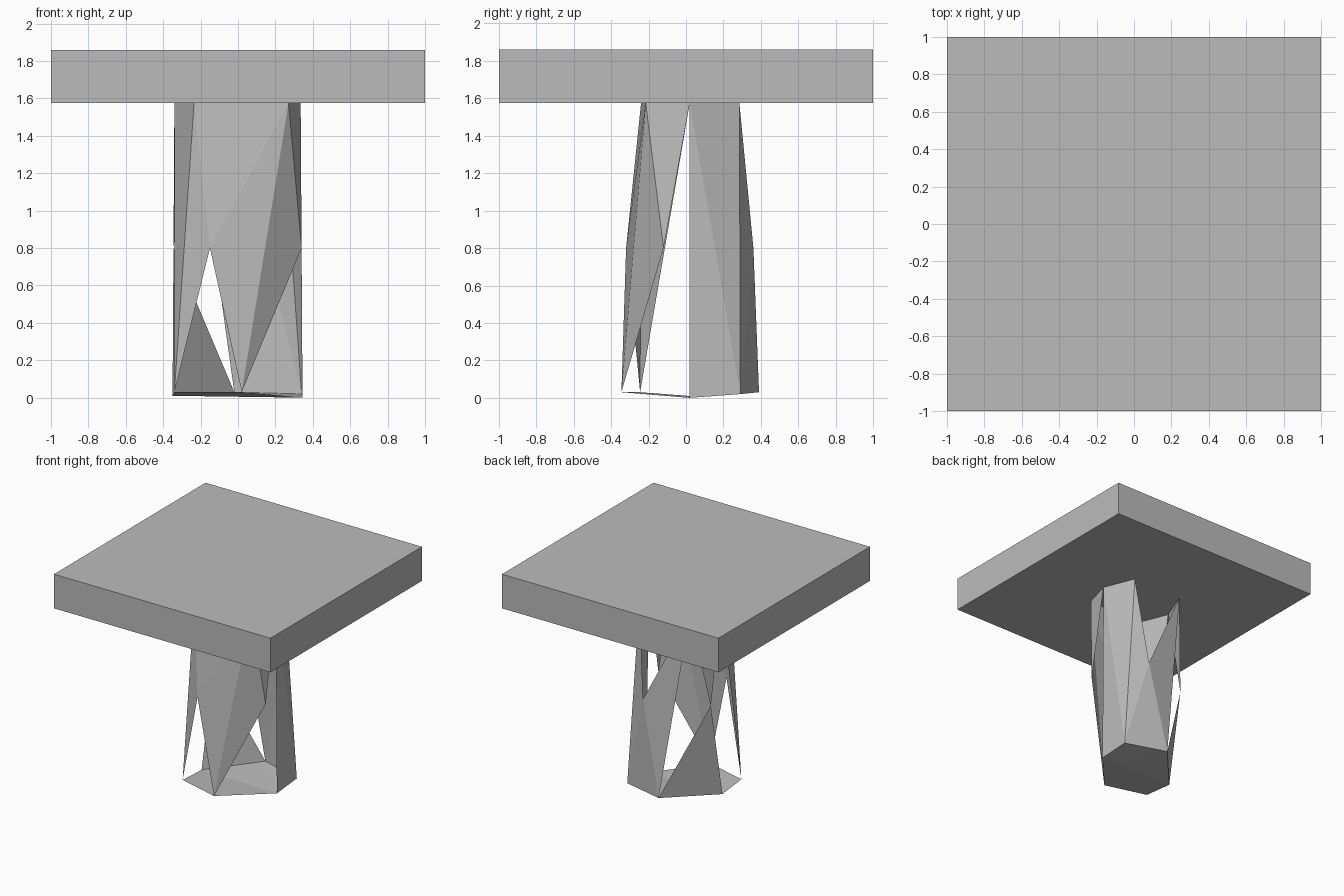
import bpy
import bmesh

cube = bpy.data.objects.get("Cube")
if cube:
    bpy.data.objects.remove(cube, do_unlink=True)

# One plain grey for everything
grey = bpy.data.materials.new("plain grey")
grey.use_nodes = True
colour = (0.5, 0.5, 0.5, 1)
grey.diffuse_color = colour
grey.node_tree.nodes["Principled BSDF"].inputs["Base Color"].default_value = colour

SLAB_BOTTOM, SLAB_TOP, MIDDLE = 1.575, 1.86, 0.8


def add_object(name, bm):
    mesh = bpy.data.meshes.new(name)
    bm.to_mesh(mesh)
    bm.free()
    mesh.materials.append(grey)
    obj = bpy.data.objects.new(name, mesh)
    bpy.context.collection.objects.link(obj)
    return obj


# Square table top
bm = bmesh.new()
bmesh.ops.create_cube(bm, size=2)
for v in bm.verts:
    v.co.z = SLAB_TOP if v.co.z > 0 else SLAB_BOTTOM
add_object("table_top", bm)

# Corner points of the folded pedestal, named by ring and position
foot = {
    "front_left": (0.02, -0.345, 0.03),
    "left": (0.345, 0.02, 0),
    "back_left": (0.34, 0.29, 0.02),
    "back_right": (-0.02, 0.39, 0.03),
    "right": (-0.35, 0.02, 0.01),
    "front_right": (-0.34, -0.245, 0.03),
}
head = {
    "front_left": (0.27, -0.215),
    "left": (0.335, 0.02),
    "back_left": (0.23, 0.285),
    "back_right": (-0.235, 0.285),
    "right": (-0.34, 0.02),
    "front_right": (-0.235, -0.24),
}
waist = {
    "front": (-0.15, -0.32),
    "left": (0.34, -0.12),
    "back": (0.145, 0.36),
    "right": (-0.345, 0.165),
}
points = {"foot " + k: p for k, p in foot.items()}
points.update({"head " + k: (*p, SLAB_BOTTOM) for k, p in head.items()})
points.update({"waist " + k: (*p, MIDDLE) for k, p in waist.items()})


def folded_sheet(name, *triangles):
    bm = bmesh.new()
    verts = {}
    for tri in triangles:
        for key in tri:
            if key not in verts:
                verts[key] = bm.verts.new(points[key])
        bm.faces.new([verts[key] for key in tri])
    return add_object(name, bm)


# Floor, creased along its middle
folded_sheet(
    "pedestal_floor",
    ("foot left", "foot front_left", "foot right"),
    ("foot front_left", "foot front_right", "foot right"),
    ("foot left", "foot right", "foot back_right"),
    ("foot left", "foot back_right", "foot back_left"),
)

# Front wall, wrapping round both front corners
folded_sheet(
    "front_wall",
    ("foot front_right", "head front_right", "head right"),
    ("foot front_right", "waist front", "head front_right"),
    ("waist front", "head front_left", "head front_right"),
    ("waist front", "foot front_left", "head front_left"),
    ("foot front_left", "waist left", "head front_left"),
    ("waist left", "head left", "head front_left"),
)

# Left wall, running on into the back
folded_sheet(
    "left_and_back_wall",
    ("foot left", "foot back_left", "head left"),
    ("foot back_left", "head back_left", "head left"),
    ("foot back_left", "waist back", "head back_left"),
    ("foot back_left", "foot back_right", "waist back"),
    ("foot back_right", "head back_right", "waist back"),
)

# Right wall, two triangles meeting at the waist
folded_sheet(
    "right_wall",
    ("foot back_right", "foot right", "waist right"),
    ("waist right", "head right", "head back_right"),
)
